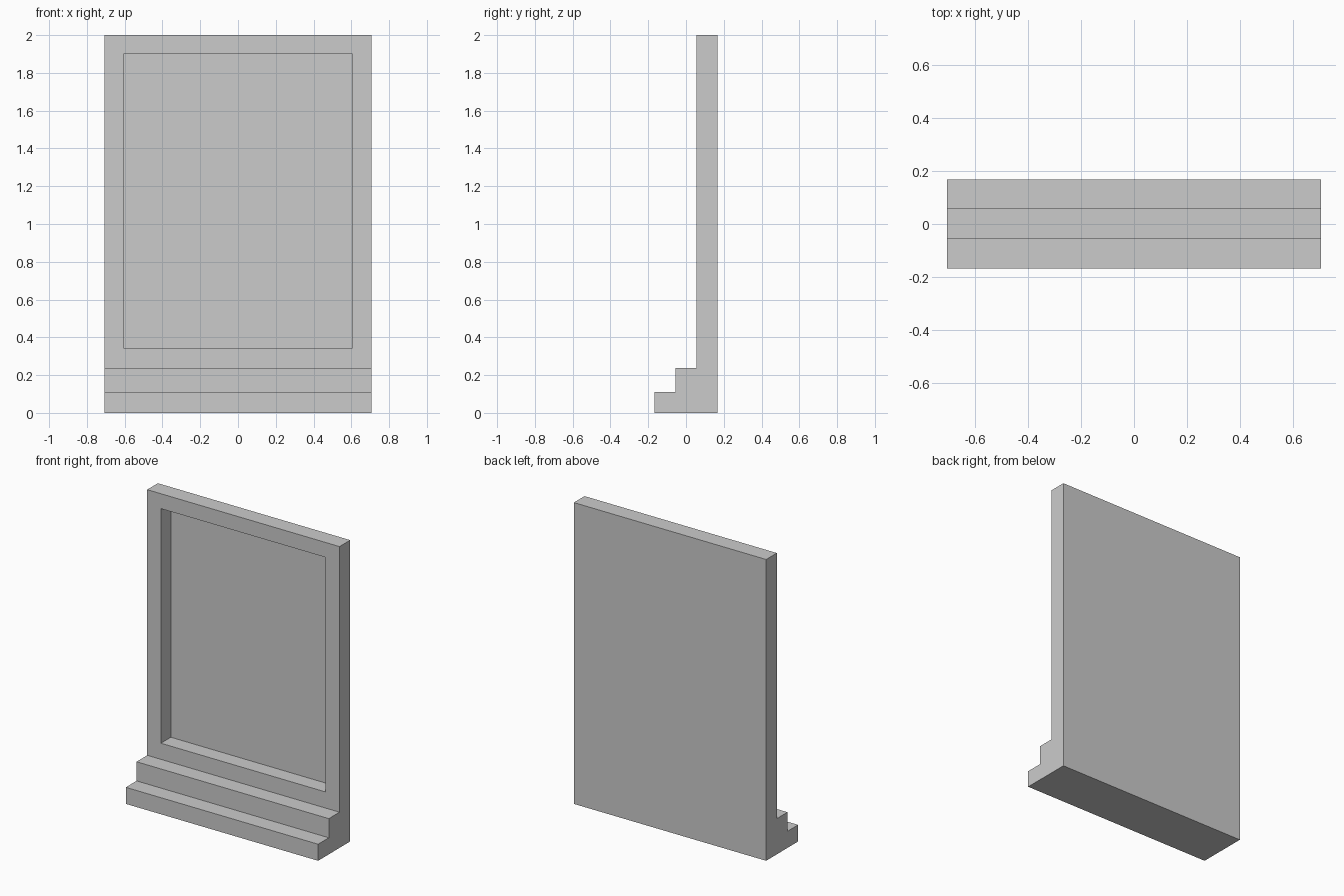
import bpy, bmesh

if "Cube" in bpy.data.objects:
    bpy.data.objects.remove(bpy.data.objects["Cube"])

HALF_W = 0.706


def extruded_profile(name, points, half_width):
    """Extrude a (y, z) outline along x, centred on x = 0."""
    bm = bmesh.new()
    face = bm.faces.new([bm.verts.new((-half_width, y, z)) for y, z in points])
    new = bmesh.ops.extrude_face_region(bm, geom=[face])["geom"]
    verts = [v for v in new if isinstance(v, bmesh.types.BMVert)]
    bmesh.ops.translate(bm, verts=verts, vec=(2 * half_width, 0, 0))
    bmesh.ops.recalc_face_normals(bm, faces=bm.faces)
    mesh = bpy.data.meshes.new(name)
    bm.to_mesh(mesh)
    bm.free()
    obj = bpy.data.objects.new(name, mesh)
    bpy.context.collection.objects.link(obj)
    return obj


# Upright panel with two steps at its foot
panel = extruded_profile("stepped_panel", [
    (-0.168, 0), (0.168, 0), (0.168, 2), (0.056, 2),
    (0.056, 0.237), (-0.056, 0.237), (-0.056, 0.11), (-0.168, 0.11),
], HALF_W)

# Deep rectangular recess in the front, leaving a thin back
cutter = extruded_profile("recess_cutter", [
    (-0.1, 0.344), (0.16, 0.344), (0.16, 1.901), (-0.1, 1.901),
], 0.605)
cutter.hide_render = True
cutter.hide_viewport = True

recess = panel.modifiers.new("recess", 'BOOLEAN')
recess.operation = 'DIFFERENCE'
recess.solver = 'EXACT'
recess.object = cutter
